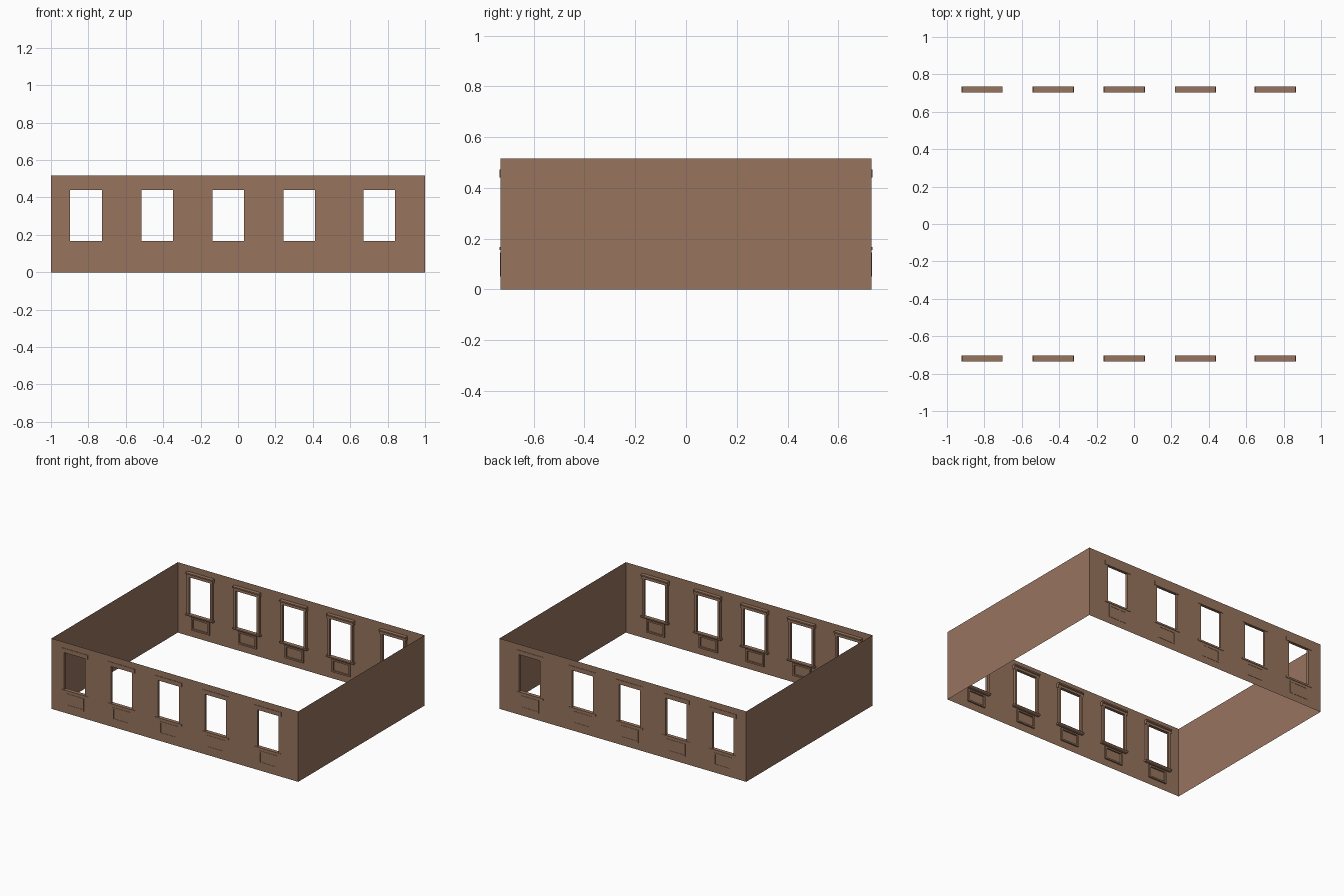
import bpy, bmesh

if "Cube" in bpy.data.objects:
    bpy.data.objects.remove(bpy.data.objects["Cube"])

# One flat brown for everything
brown = bpy.data.materials.new("warm brown")
brown.diffuse_color = (0.31, 0.174, 0.111, 1)
brown.use_nodes = True
brown.node_tree.nodes["Principled BSDF"].inputs["Base Color"].default_value = brown.diffuse_color

WALL_Y, HEIGHT = 0.731, 0.516
WIN_X = [-0.812, -0.432, -0.052, 0.328, 0.755]
WIN_W, WIN_Z0, WIN_Z1 = 0.085, 0.167, 0.44


def finish(name, bm):
    bmesh.ops.remove_doubles(bm, verts=bm.verts, dist=1e-5)
    me = bpy.data.meshes.new(name)
    bm.to_mesh(me)
    bm.free()
    me.materials.append(brown)
    ob = bpy.data.objects.new(name, me)
    bpy.context.collection.objects.link(ob)
    return ob


def quad(bm, pts):
    bm.faces.new([bm.verts.new(p) for p in pts])


def box(bm, x0, x1, y0, y1, z0, z1):
    v = bmesh.ops.create_cube(bm, size=1)["verts"]
    for p in v:
        p.co = (x0 if p.co.x < 0 else x1, y0 if p.co.y < 0 else y1,
                z0 if p.co.z < 0 else z1)


def profile_bar(bm, cx, half, s, prof):
    # extrude a moulding profile (y, z) along x
    a = [bm.verts.new((cx - half, s * y, z)) for y, z in prof]
    b = [bm.verts.new((cx + half, s * y, z)) for y, z in prof]
    bm.faces.new(a)
    bm.faces.new(b[::-1])
    for i in range(len(a)):
        j = (i + 1) % len(a)
        bm.faces.new((a[j], a[i], b[i], b[j]))
    bmesh.ops.recalc_face_normals(bm, faces=bm.faces)


OUT = 0.734
HEADER = [(OUT, 0.441), (0.712, 0.441), (0.712, 0.458), (0.704, 0.462),
          (0.704, 0.472), (OUT, 0.472)]
SILL = [(OUT, 0.155), (0.712, 0.155), (0.706, 0.158), (0.703, 0.163),
        (0.706, 0.168), (OUT, 0.168)]

for side, s in (("front", -1), ("back", 1)):
    # long wall with window openings
    bm = bmesh.new()
    xs = sorted([-1, 1] + [x - WIN_W for x in WIN_X] + [x + WIN_W for x in WIN_X])
    zs = [0, WIN_Z0, WIN_Z1, HEIGHT]
    for i in range(len(xs) - 1):
        for k in range(3):
            if i % 2 and k == 1:
                continue
            p = [(xs[i], s * WALL_Y, zs[k]), (xs[i + 1], s * WALL_Y, zs[k]),
                 (xs[i + 1], s * WALL_Y, zs[k + 1]), (xs[i], s * WALL_Y, zs[k + 1])]
            quad(bm, p if s < 0 else p[::-1])
    finish(side + "_wall", bm)

    for n, cx in enumerate(WIN_X, 1):
        tag = f"{side}_window_{n}_"
        # header moulding
        bm = bmesh.new()
        profile_bar(bm, cx, 0.108, s, HEADER)
        finish(tag + "header", bm)
        # side casings
        bm = bmesh.new()
        for m in (-1, 1):
            xa, xb = sorted((cx + m * WIN_W, cx + m * 0.102))
            y0, y1 = sorted((s * 0.712, s * WALL_Y))
            box(bm, xa, xb, y0, y1, 0.168, 0.441)
        finish(tag + "casing", bm)
        # sill
        bm = bmesh.new()
        profile_bar(bm, cx, 0.11, s, SILL)
        finish(tag + "sill", bm)
        # panel frame under the sill
        bm = bmesh.new()
        y0, y1 = sorted((s * 0.72, s * 0.733))
        for m in (-1, 1):
            xa, xb = sorted((cx + m * 0.062, cx + m * 0.074))
            box(bm, xa, xb, y0, y1, 0.052, 0.145)
        box(bm, cx - 0.062, cx + 0.062, y0, y1, 0.052, 0.063)
        box(bm, cx - 0.062, cx + 0.062, y0, y1, 0.134, 0.145)
        finish(tag + "panel_frame", bm)

# plain end walls
for side, s in (("left", -1), ("right", 1)):
    bm = bmesh.new()
    p = [(s, -WALL_Y, 0), (s, WALL_Y, 0), (s, WALL_Y, HEIGHT), (s, -WALL_Y, HEIGHT)]
    quad(bm, p if s > 0 else p[::-1])
    finish(side + "_wall", bm)
